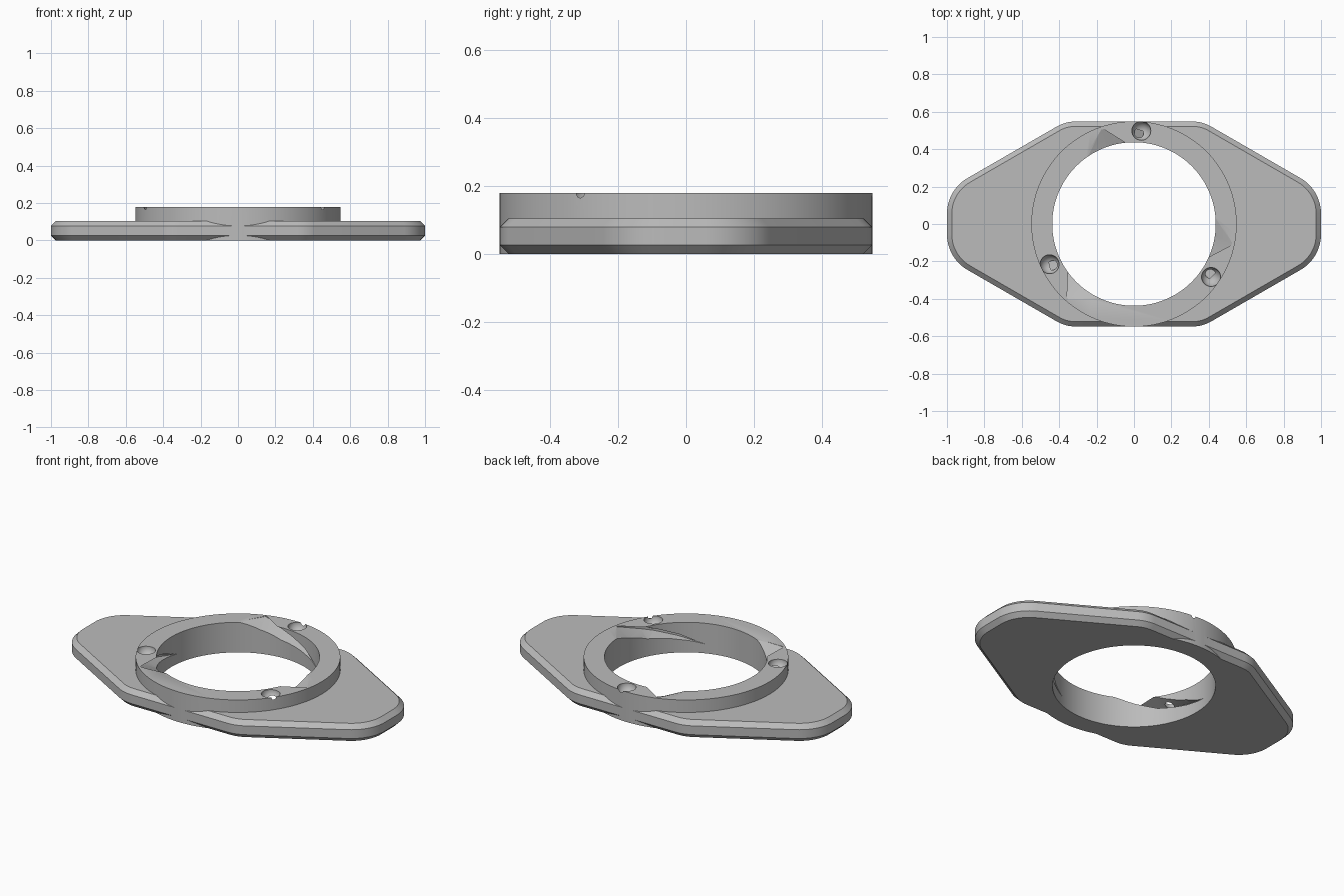
import bpy, bmesh, math
from math import sin, cos, radians

cube = bpy.data.objects.get("Cube")
if cube:
    bpy.data.objects.remove(cube)

PLATE_TOP, RING_TOP, CHAMFER = 0.104, 0.178, 0.026
HALF_DEPTH, RING_R, BORE_R = 0.548, 0.549, 0.437

grey = bpy.data.materials.new("light grey")
grey.use_nodes = True
colour = (0.5, 0.5, 0.5, 1)
grey.diffuse_color = colour
grey.node_tree.nodes["Principled BSDF"].inputs["Base Color"].default_value = colour


def loft(name, loops):
    """Skin a list of equally long closed loops and cap both ends."""
    bm = bmesh.new()
    rows = [[bm.verts.new(p) for p in loop] for loop in loops]
    n = len(rows[0])
    for a, b in zip(rows, rows[1:]):
        for i in range(n):
            j = (i + 1) % n
            bm.faces.new((a[i], a[j], b[j], b[i]))
    bm.faces.new(rows[0][::-1])
    bm.faces.new(rows[-1])
    bmesh.ops.recalc_face_normals(bm, faces=bm.faces)
    mesh = bpy.data.meshes.new(name)
    bm.to_mesh(mesh)
    bm.free()
    obj = bpy.data.objects.new(name, mesh)
    bpy.context.collection.objects.link(obj)
    mesh.materials.append(grey)
    return obj


def cylinder(name, r, z0, z1, sides=128):
    angles = [2 * math.pi * i / sides for i in range(sides)]
    return loft(name, [[(r * cos(a), r * sin(a), z) for a in angles] for z in (z0, z1)])


def combine(target, tool, operation):
    """Apply a boolean and discard the tool."""
    mod = target.modifiers.new(operation.lower(), "BOOLEAN")
    mod.operation, mod.solver, mod.object = operation, "EXACT", tool
    bpy.ops.object.select_all(action="DESELECT")
    bpy.context.view_layer.objects.active = target
    target.select_set(True)
    bpy.ops.object.modifier_apply(modifier=mod.name)
    bpy.data.objects.remove(tool)


def outline(inset, z):
    """Rounded hexagon, with corner arcs sharing centres between insets."""
    tip_r, side_r = 0.22, 0.20
    tip_y = 0.182 - tip_r * math.tan(radians(30))
    side_x = 0.366 - side_r * math.tan(radians(15))
    corners = [(1 - tip_r, tip_y, tip_r, 0, 60), (side_x, HALF_DEPTH - side_r, side_r, 60, 90)]
    quarter = []
    for cx, cy, r, start, end in corners:
        for i in range(13):
            a = radians(start + (end - start) * i / 12)
            quarter.append((cx + (r - inset) * cos(a), cy + (r - inset) * sin(a)))
    half = quarter + [(-x, y) for x, y in quarter[::-1]]
    return [(x, y, z) for x, y in half + [(-x, -y) for x, y in half]]


# Chamfered plate with the raised ring
plate = loft("mount_plate", [outline(CHAMFER, 0), outline(0, CHAMFER),
                             outline(0, PLATE_TOP - CHAMFER), outline(CHAMFER, PLATE_TOP)])
combine(plate, cylinder("ring", RING_R, 0, RING_TOP), "UNION")
combine(plate, cylinder("bore", BORE_R, -0.1, 0.3), "DIFFERENCE")

# Descending locking slots: sweep angle, outer radius, floor in/out, ceiling in/out
SLOT = [(0, 0.438, 0.178, 0.179, 0.25, 0.25),
        (19, 0.535, 0.135, 0.176, 0.25, 0.181),
        (35, 0.52, 0.098, 0.13, 0.178, 0.145),
        (43, 0.50, 0.09, 0.115, 0.155, 0.13),
        (58, 0.47, 0.073, 0.085, 0.115, 0.10),
        (76, 0.438, 0.055, 0.056, 0.058, 0.057)]
for k in range(3):
    sections = []
    for t, r, floor_in, floor_out, ceil_in, ceil_out in SLOT:
        a = radians(128 - t + 120 * k)
        corners = [(0.42, floor_in), (r, floor_out), (r, ceil_out), (0.42, ceil_in)]
        sections.append([(q * cos(a), q * sin(a), z) for q, z in corners])
    combine(plate, loft("slot_cutter", sections), "DIFFERENCE")

# Round dimples above the slots
for k in range(3):
    a = radians(85.5 + 120 * k)
    bpy.ops.mesh.primitive_uv_sphere_add(segments=32, ring_count=17, radius=0.051,
                                         location=(0.5 * cos(a), 0.5 * sin(a), RING_TOP))
    ball = bpy.context.object
    ball.data.materials.append(grey)
    combine(plate, ball, "DIFFERENCE")

bpy.ops.object.shade_smooth_by_angle(angle=radians(25))
